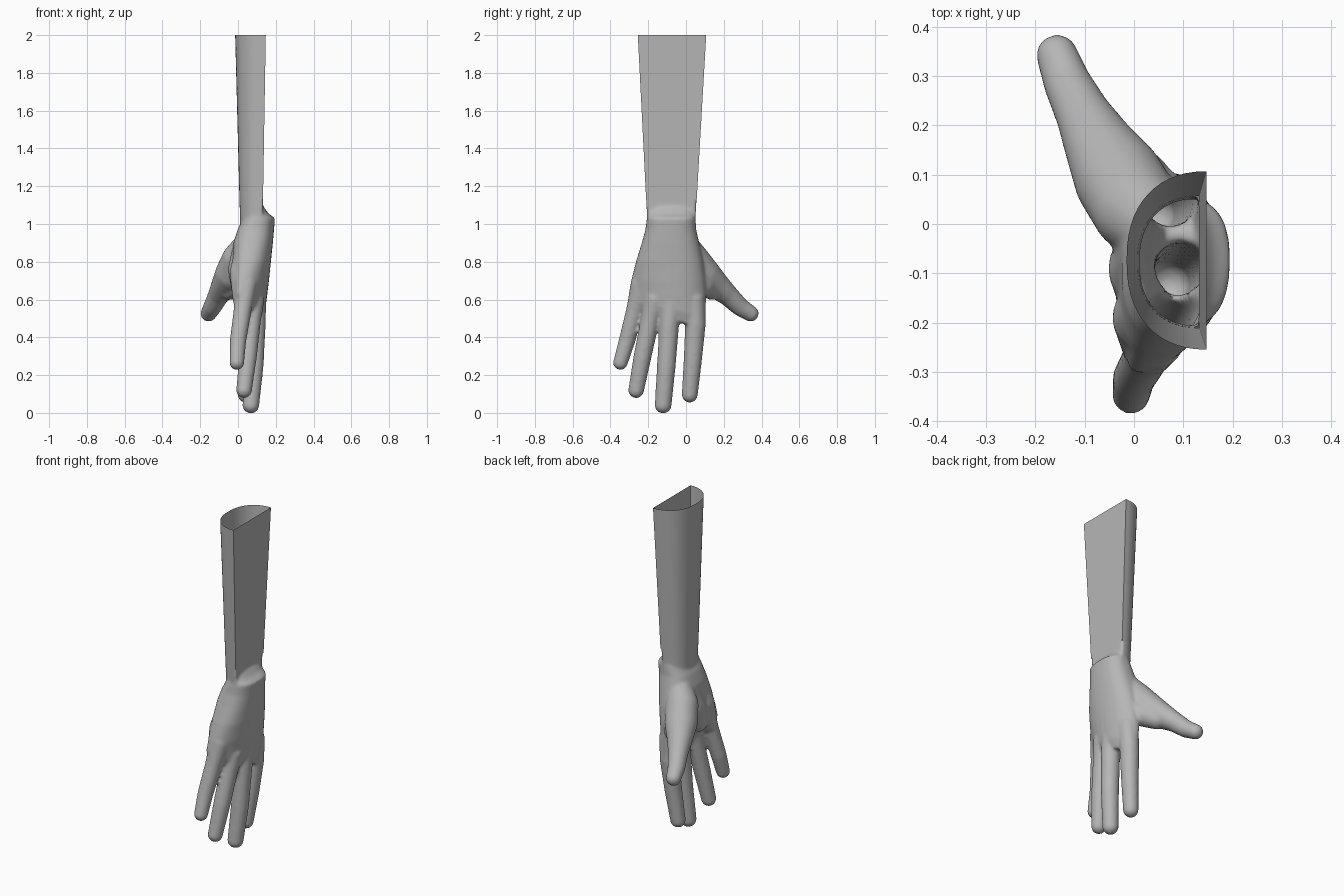
import bpy, bmesh, math
from mathutils import Vector

if "Cube" in bpy.data.objects:
    bpy.data.objects.remove(bpy.data.objects["Cube"])

skin = bpy.data.materials.new("plain_grey")
skin.diffuse_color = (0.47, 0.47, 0.47, 1)
skin.use_nodes = True
skin.node_tree.nodes["Principled BSDF"].inputs["Base Color"].default_value = skin.diffuse_color
CUT = 1.13  # height where the hand meets the forearm


def lerp(a, b, t):
    return a + (b - a) * t


def loft(bm, rings, caps=True):
    loops = [[bm.verts.new(p) for p in r] for r in rings]
    for a, b in zip(loops, loops[1:]):
        n = len(a)
        for i in range(n):
            j = (i + 1) % n
            bm.faces.new((a[i], a[j], b[j], b[i]))
    if caps:
        bm.faces.new(loops[0][::-1])
        bm.faces.new(loops[-1])


def d_ring(z, n=28):
    """Half-round section: flat towards +x, rounded towards -x."""
    t = (z - 1.05) / 0.95
    flat, left = lerp(0.131, 0.147, t), lerp(0.01, -0.015, t)
    y0, y1 = lerp(-0.207, -0.255, t), lerp(0.052, 0.107, t)
    pts = []
    for i in range(n + 1):
        a = math.pi * i / n
        s, c = abs(math.sin(a)), math.cos(a)
        pts.append((flat - (flat - left) * s ** 0.9,
                    (y0 + y1) / 2
                    + (y1 - y0) / 2 * math.copysign(abs(c) ** 0.85, c), z))
    return pts


def palm_ring(z, y0, y1, x0, x1, arch, slant, n=40):
    """Rounded section, bent so the outer side curls towards the palm."""
    pts = []
    for i in range(n):
        a = math.tau * i / n
        c, s = math.cos(a), math.sin(a)
        px = math.copysign(abs(c) ** 0.8, c)
        py = math.copysign(abs(s) ** 0.8, s)
        y = (y0 + y1) / 2 + (y1 - y0) / 2 * py
        x = (x0 + x1) / 2 + (x1 - x0) / 2 * px - arch * (y + 0.04) ** 2
        pts.append((x, y, z - slant * (y + 0.1)))
    return pts


def digit(bm, path, step=0.012):
    """Tapered round limb made of closely spaced balls."""
    balls = []
    for a, b in zip(path, path[1:]):
        n = max(2, int((Vector(b[:3]) - Vector(a[:3])).length / step))
        balls += [[lerp(p, q, i / n) for p, q in zip(a, b)] for i in range(n)]
    balls.append(path[-1])
    for x, y, z, r in balls:
        new = bmesh.ops.create_icosphere(bm, subdivisions=3, radius=r + 0.003)
        bmesh.ops.translate(bm, verts=new["verts"], vec=(x, y, z))


def make_object(name, bm):
    me = bpy.data.meshes.new(name)
    bmesh.ops.recalc_face_normals(bm, faces=bm.faces[:])
    bm.to_mesh(me)
    bm.free()
    me.materials.append(skin)
    ob = bpy.data.objects.new(name, me)
    bpy.context.collection.objects.link(ob)
    return ob


def shade(ob, angle):
    bpy.ops.object.select_all(action='DESELECT')
    ob.select_set(True)
    bpy.context.view_layer.objects.active = ob
    bpy.ops.object.shade_smooth_by_angle(angle=math.radians(angle))


# Forearm: tapered half-round tube, open at the top
bm = bmesh.new()
loft(bm, [d_ring(z) for z in (CUT, 1.4, 1.7, 2.0)], caps=False)
forearm = make_object("forearm", bm)

# Hand: palm, wrist stub and digits fused into one skin
bm = bmesh.new()
loft(bm, [d_ring(z) for z in (0.96, 1.06, 1.18)])
palm = [  # z, y range, x range, arch, slant
    (0.50, -0.280, 0.097, 0.065, 0.125, 1.1, 0.30),
    (0.55, -0.297, 0.104, 0.040, 0.145, 1.1, 0.20),
    (0.62, -0.303, 0.106, 0.022, 0.155, 1.1, 0.05),
    (0.70, -0.290, 0.103, -0.005, 0.165, 0.8, 0),
    (0.80, -0.265, 0.092, -0.028, 0.175, 0.4, 0),
    (0.90, -0.234, 0.070, -0.024, 0.185, 0.2, 0),
    (0.97, -0.215, 0.054, -0.002, 0.191, 0.2, 0),
    (1.03, -0.207, 0.051, 0.030, 0.196, 0.2, 0),
    (1.055, -0.200, 0.045, 0.050, 0.162, 0.0, 0),
    (1.09, -0.190, 0.035, 0.060, 0.137, 0.0, 0),
]
loft(bm, [palm_ring(*row) for row in palm])

digits = {  # x, y, z, radius along each centre line
    "little": [(0.045, -0.235, 0.68, 0.055), (0.025, -0.268, 0.55, 0.045),
               (0.000, -0.313, 0.38, 0.041), (-0.006, -0.347, 0.266, 0.036)],
    "ring": [(0.085, -0.165, 0.60, 0.052), (0.072, -0.190, 0.49, 0.047),
             (0.053, -0.230, 0.30, 0.045), (0.032, -0.264, 0.120, 0.039)],
    "middle": [(0.095, -0.08, 0.58, 0.052), (0.094, -0.089, 0.47, 0.050),
               (0.086, -0.104, 0.25, 0.047), (0.068, -0.121, 0.042, 0.042)],
    "index": [(0.08, 0.043, 0.60, 0.055), (0.075, 0.050, 0.47, 0.052),
              (0.06, 0.036, 0.28, 0.046), (0.040, 0.020, 0.097, 0.040)],
    "thumb": [(0.05, -0.01, 0.89, 0.07), (0.005, 0.032, 0.81, 0.089),
              (-0.030, 0.090, 0.735, 0.089), (-0.068, 0.155, 0.680, 0.070),
              (-0.102, 0.22, 0.625, 0.054), (-0.135, 0.285, 0.562, 0.046),
              (-0.156, 0.342, 0.526, 0.040)],
    "palm_pad": [(0.045, -0.05, 0.88, 0.07), (0.03, -0.09, 0.76, 0.08),
                 (0.035, -0.15, 0.64, 0.065)],
    "palm_heel": [(0.055, -0.14, 0.90, 0.06), (0.022, -0.19, 0.74, 0.064),
                  (0.03, -0.24, 0.60, 0.055)],
    "thumb_web": [(0.06, 0.03, 0.74, 0.06), (0.01, 0.09, 0.68, 0.06),
                  (-0.045, 0.14, 0.65, 0.05)],
}
for path in digits.values():
    digit(bm, path)
hand = make_object("hand", bm)

remesh = hand.modifiers.new("fuse", 'REMESH')
remesh.mode = 'VOXEL'
remesh.voxel_size = 0.008
smooth = hand.modifiers.new("soften", 'SMOOTH')
smooth.factor = 0.5
smooth.iterations = 8

# Open the wrist so the hand is hollow below the forearm
fused = bpy.data.meshes.new_from_object(
    hand.evaluated_get(bpy.context.evaluated_depsgraph_get()))
hand.modifiers.clear()
bm = bmesh.new()
bm.from_mesh(fused)
bmesh.ops.bisect_plane(bm, geom=bm.verts[:] + bm.edges[:] + bm.faces[:],
                       plane_co=(0, 0, CUT), plane_no=(0, 0, 1),
                       clear_outer=True)
bm.to_mesh(hand.data)
bm.free()
for poly in hand.data.polygons:
    poly.material_index = 0

shade(forearm, 35)
shade(hand, 60)
